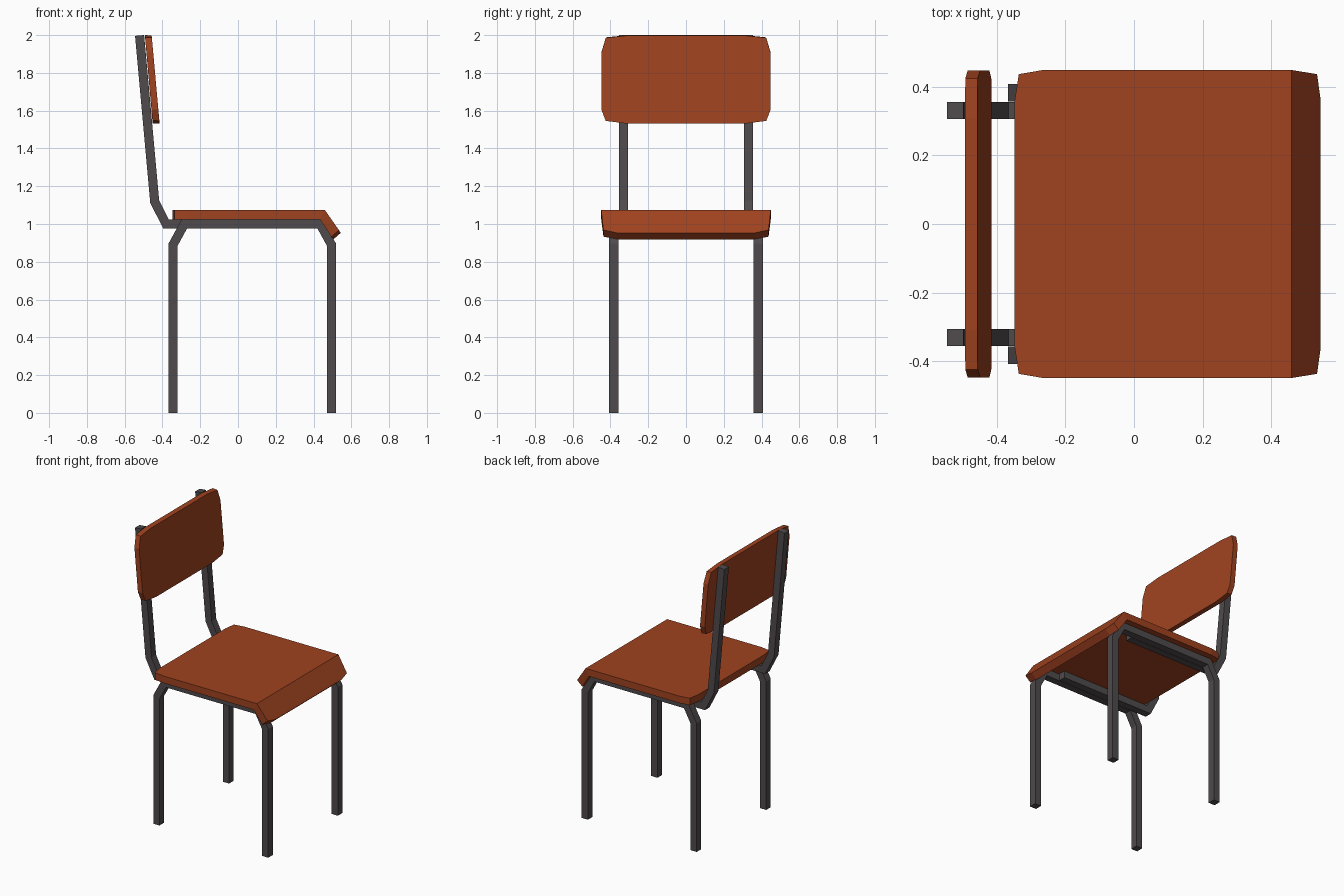
import bpy, bmesh
from mathutils import Vector

if "Cube" in bpy.data.objects:
    bpy.data.objects.remove(bpy.data.objects["Cube"])


def material(name, color):
    mat = bpy.data.materials.new(name)
    mat.diffuse_color = (*color, 1)
    mat.use_nodes = True
    mat.node_tree.nodes["Principled BSDF"].inputs["Base Color"].default_value = mat.diffuse_color
    return mat


WOOD = material("rust_wood", (0.35, 0.055, 0.014))
METAL = material("dark_metal", (0.08, 0.069, 0.072))


def loft(name, rings, mat):
    """Join four-cornered rings into a closed flat-shaded solid."""
    bm = bmesh.new()
    loops = [[bm.verts.new(p) for p in ring] for ring in rings]
    for a, b in zip(loops, loops[1:]):
        for i in range(4):
            j = (i + 1) % 4
            bm.faces.new((a[i], a[j], b[j], b[i]))
    bm.faces.new(loops[0])
    bm.faces.new(loops[-1])
    bmesh.ops.recalc_face_normals(bm, faces=bm.faces)
    mesh = bpy.data.meshes.new(name)
    bm.to_mesh(mesh)
    bm.free()
    mesh.materials.append(mat)
    obj = bpy.data.objects.new(name, mesh)
    bpy.context.collection.objects.link(obj)
    return obj


def panel(name, stations):
    """Stations: (x, z) on one face, (x, z) on the other face, half width."""
    rings = [[(ax, -w, az), (ax, w, az), (bx, w, bz), (bx, -w, bz)]
             for (ax, az), (bx, bz), w in stations]
    return loft(name, rings, WOOD)


def tube(name, path, y, half=0.024):
    """Square tube with mitred bends along a path in the xz plane."""
    pts = [Vector(p) for p in path]
    dirs = [(b - a).normalized() for a, b in zip(pts, pts[1:])]
    norms = [Vector((-d.y, d.x)) for d in dirs]
    rings = []
    for i, p in enumerate(pts):
        n0, n1 = norms[max(i - 1, 0)], norms[min(i, len(norms) - 1)]
        off = (n0 + n1) * (half / (1 + n0.dot(n1)))
        a, b = p + off, p - off
        rings.append([(a.x, y - 0.025, a.y), (a.x, y + 0.025, a.y),
                      (b.x, y + 0.025, b.y), (b.x, y - 0.025, b.y)])
    return loft(name, rings, METAL)


# Seat board with clipped corners and a folded-down front lip
panel("seat", [
    ((-0.348, 1.074), (-0.348, 1.025), 0.36),
    ((-0.336, 1.074), (-0.336, 1.025), 0.437),
    ((-0.266, 1.074), (-0.266, 1.025), 0.449),
    ((0.460, 1.074), (0.434, 1.025), 0.449),
    ((0.534, 0.968), (0.494, 0.933), 0.437),
    ((0.544, 0.953), (0.504, 0.918), 0.364),
])

# Tilted backrest board with clipped corners
outline = [(1.533, 0.31), (1.548, 0.425), (1.607, 0.448),
           (1.909, 0.448), (1.988, 0.424), (2.0, 0.307)]
stations = []
for z, w in outline:
    t = (z - 1.533) / 0.467
    stations.append(((-0.415 - 0.042 * t, z - 0.002),
                     (-0.452 - 0.041 * t, z), w))
panel("backrest", stations)

# Leg loops and back uprights, one pair per side
for side, s in (("left", -1), ("right", 1)):
    tube(side + "_leg_frame",
         [(0.495, 0), (0.495, 0.89), (0.435, 1.0), (-0.284, 1.0),
          (-0.344, 0.89), (-0.344, 0)], s * 0.383)
    tube(side + "_back_frame",
         [(-0.521, 1.998), (-0.441, 1.118), (-0.381, 1.0), (0.32, 1.0)],
         s * 0.331)
